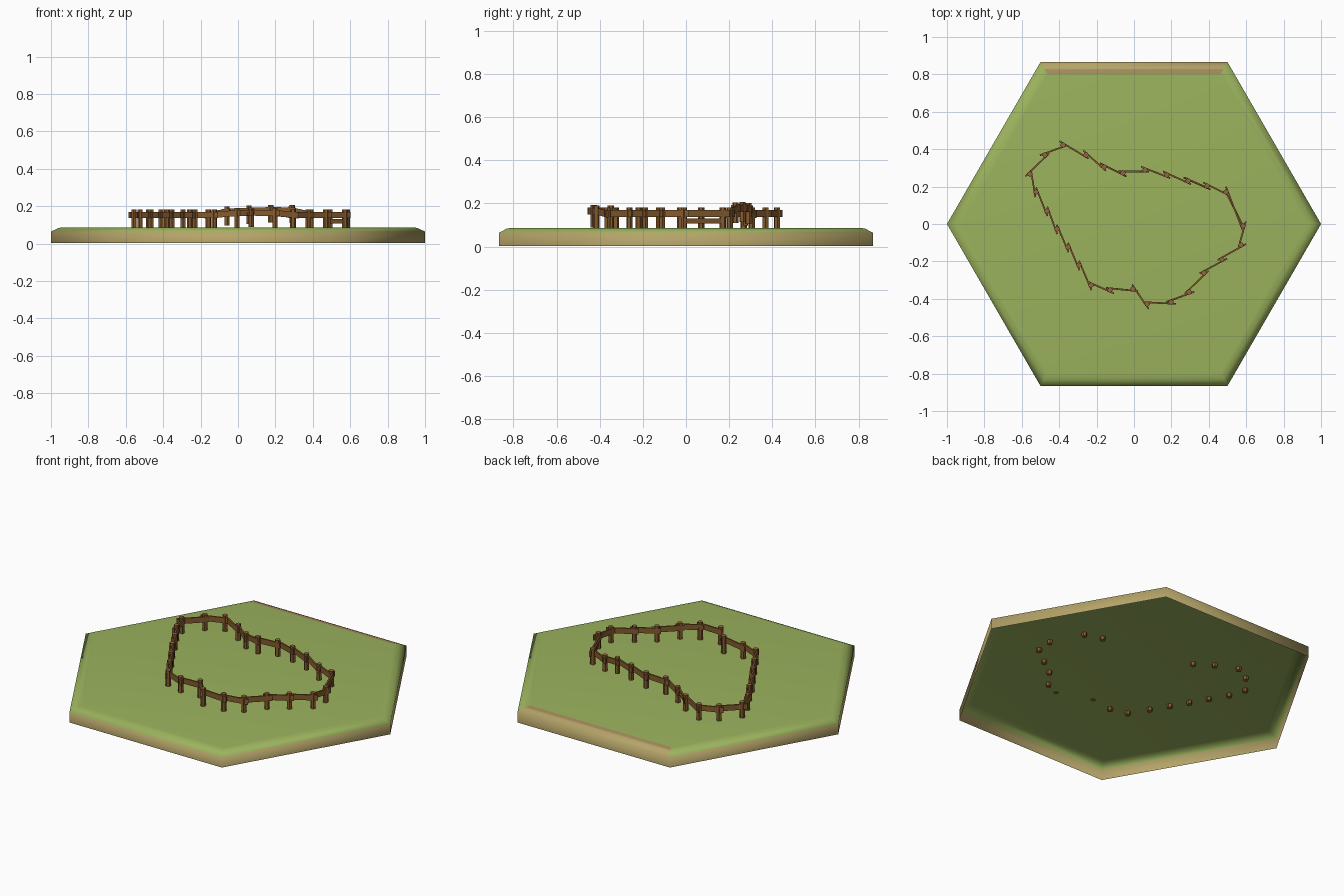
import bpy, bmesh, math
from mathutils import Vector

if "Cube" in bpy.data.objects:
    bpy.data.objects.remove(bpy.data.objects["Cube"])


def mat(name, rgb):
    m = bpy.data.materials.new(name)
    m.diffuse_color = (*rgb, 1)
    m.use_nodes = True
    m.node_tree.nodes["Principled BSDF"].inputs["Base Color"].default_value = m.diffuse_color
    return m


GRASS = mat("grass_green", (0.33, 0.45, 0.11))
SAND = mat("sand_tan", (0.46, 0.37, 0.14))
CLAY = mat("clay_rim", (0.40, 0.27, 0.11))
WOOD = mat("wood_brown", (0.235, 0.105, 0.027))
CUT = mat("cut_wood", (0.30, 0.13, 0.055))


def make(name, bm, mats):
    me = bpy.data.meshes.new(name)
    bm.to_mesh(me)
    bm.free()
    for m in mats:
        me.materials.append(m)
    ob = bpy.data.objects.new(name, me)
    bpy.context.collection.objects.link(ob)
    return ob


# hexagonal ground tile: a shell open below, sandy walls, grass top and rim
bm = bmesh.new()
rings = []
for r, z in [(1, 0.002), (1, 0.064), (0.957, 0.084), (0.925, 0.087)]:
    rings.append([bm.verts.new((r * math.cos(i * math.pi / 3),
                                r * math.sin(i * math.pi / 3), z)) for i in range(6)])
for k in range(3):
    for i in range(6):
        j = (i + 1) % 6
        f = bm.faces.new((rings[k][i], rings[k][j], rings[k + 1][j], rings[k + 1][i]))
        # walls are sand; the rim is grass except along the back edge
        if k == 0:
            f.material_index = 1
        elif i == 1:
            f.material_index = k
bm.faces.new(rings[-1])
tile = make("ground_tile", bm, [GRASS, SAND, CLAY])
bpy.context.view_layer.objects.active = tile
tile.select_set(True)
bpy.ops.object.shade_smooth_by_angle(angle=math.radians(70))


def prism(name, a, b, across, up, half_w, half_h, sides):
    """Straight wooden bar from a to b with lighter cut ends."""
    bm = bmesh.new()
    k = 1 / math.cos(math.pi / sides)
    ends = []
    for p in (a, b):
        ends.append([])
        for s in range(sides):
            t = (s + 0.5) * 2 * math.pi / sides
            ends[-1].append(bm.verts.new(p + across * (k * half_w * math.sin(t))
                                         + up * (k * half_h * math.cos(t))))
    for i in range(sides):
        j = (i + 1) % sides
        bm.faces.new((ends[0][i], ends[0][j], ends[1][j], ends[1][i]))
    for e in ends:
        bm.faces.new(e).material_index = 1
    bmesh.ops.recalc_face_normals(bm, faces=bm.faces[:])
    make(name, bm, [WOOD, CUT])


# post positions clockwise seen from above: x, y, lift
POSTS = [(-.556, .267, 0), (-.476, .369, 0), (-.38, .422, 0), (-.257, .369, 0),
         (-.16, .305, 0), (-.059, .273, .017), (.059, .289, .022), (.176, .262, .026),
         (.289, .23, .024), (.39, .203, 0), (.492, .171, 0), (.583, -.01, 0),
         (.572, -.112, 0), (.47, -.19, 0), (.374, -.262, 0), (.294, -.364, 0),
         (.198, -.417, .01), (.07, -.428, .012), (-.005, -.348, .01), (-.128, -.353, 0),
         (-.23, -.326, 0), (-.294, -.22, 0), (-.353, -.123, 0), (-.412, -.027, 0),
         (-.465, .07, 0), (-.524, .171, 0)]
P = [Vector(p) for p in POSTS]
UP = Vector((0, 0, 1))

for i, p in enumerate(P):
    q = P[(i + 1) % len(P)]
    d = (q - p).normalized()
    out = UP.cross(d).normalized()      # outward side of the fence
    flat = out.cross(UP).normalized()
    # upright post, its foot just under the turf
    prism(f"post_{i + 1}", p + UP * (0.066 + p.z * 0.9 - p.z * 0.1), p + UP * 0.181,
          out, flat, 0.013, 0.013, 6)
    # plank rail: starts outside one post and ends inside the next
    a = p - d * 0.025 + out * 0.012 + UP * 0.153
    b = q + d * 0.02 - out * 0.012 + UP * 0.153
    bar_up = (b - a).cross(out).normalized()
    prism(f"rail_{i + 1}", a, b, out, bar_up, 0.0045, 0.016, 4)
    # extra low rail on the longest span
    if (q - p).length > 0.18:
        prism("low_rail", p + d * 0.01 + UP * 0.119, q - d * 0.005 + UP * 0.119,
              out, UP, 0.0045, 0.012, 4)
